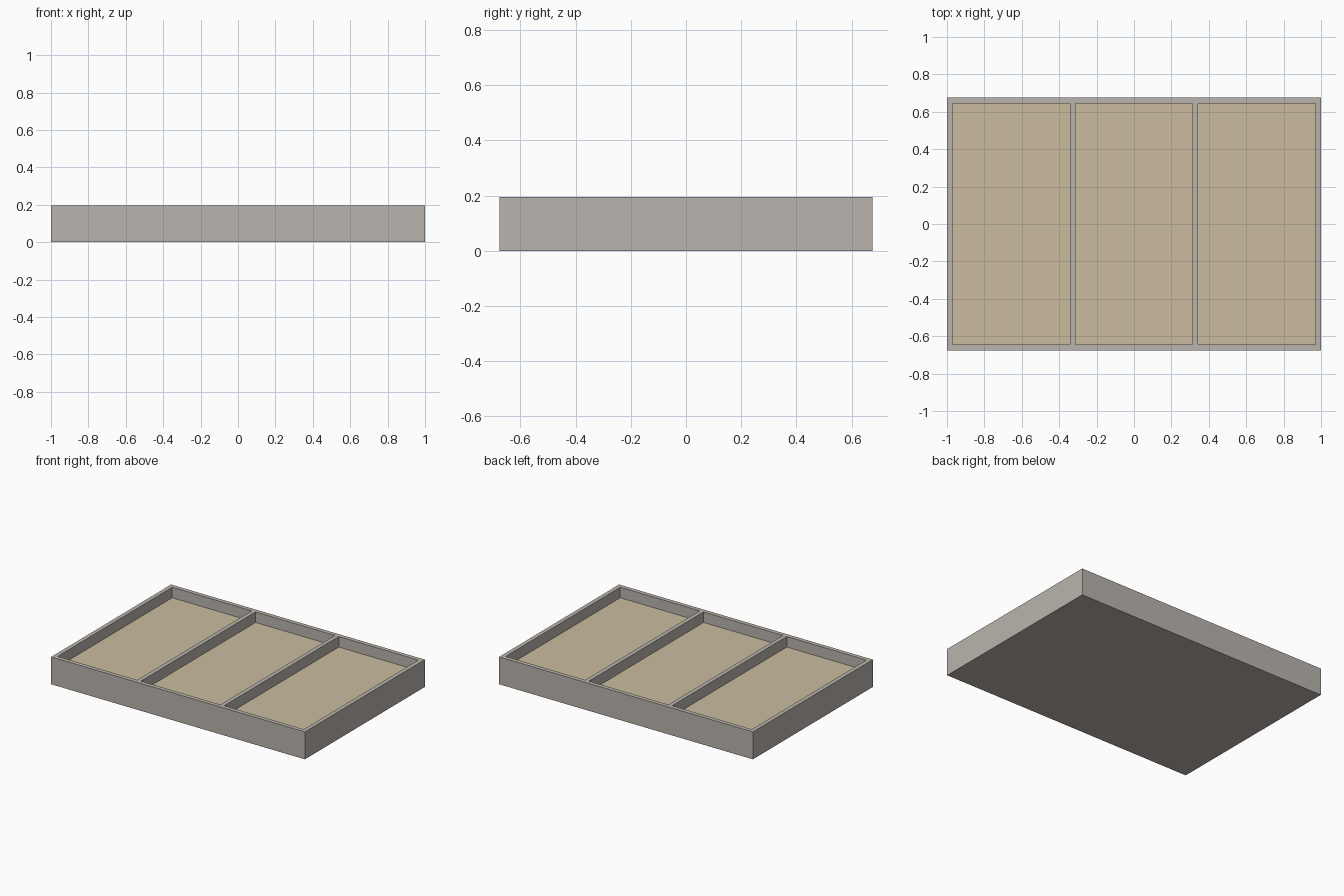
import bpy
import bmesh
from mathutils import Matrix, Vector

if "Cube" in bpy.data.objects:
    bpy.data.objects.remove(bpy.data.objects["Cube"], do_unlink=True)

LENGTH, WIDTH, HEIGHT = 2.0, 1.35, 0.195
WALL, DEPTH = 0.03, 0.075
DIVIDER_X = 0.328


def make_material(name, rgb):
    mat = bpy.data.materials.new(name)
    mat.use_nodes = True
    color = (*rgb, 1.0)
    mat.diffuse_color = color
    bsdf = next(n for n in mat.node_tree.nodes if n.type == 'BSDF_PRINCIPLED')
    bsdf.inputs["Base Color"].default_value = color
    return mat


# Solid block that becomes the tray
bm = bmesh.new()
bmesh.ops.create_cube(bm, size=1, matrix=Matrix.Translation((0, 0, HEIGHT / 2))
                      @ Matrix.Diagonal((LENGTH, WIDTH, HEIGHT, 1)))


def slice_block(axis, position):
    normal = Vector((0, 0, 0))
    normal[axis] = 1
    bmesh.ops.bisect_plane(bm, geom=bm.verts[:] + bm.edges[:] + bm.faces[:],
                           plane_co=normal * position, plane_no=normal)


# Cut lines for the outer walls and the two dividers
for side in (-1, 1):
    slice_block(1, side * (WIDTH / 2 - WALL))
    for x in (LENGTH / 2 - WALL, DIVIDER_X + WALL / 2, DIVIDER_X - WALL / 2):
        slice_block(0, side * x)


def is_compartment(face):
    c = face.calc_center_median()
    return (face.normal.z > 0.9 and abs(c.y) < WIDTH / 2 - WALL
            and abs(c.x) < LENGTH / 2 - WALL
            and abs(abs(c.x) - DIVIDER_X) > WALL / 2)


# Sink each compartment and colour its floor
bm.normal_update()
for floor in [f for f in bm.faces if is_compartment(f)]:
    result = bmesh.ops.extrude_discrete_faces(bm, faces=[floor])["faces"][0]
    rim = list(result.verts)
    # Discrete extrusion leaves the old rim in place; only the floor drops
    bmesh.ops.translate(bm, verts=rim, vec=(0, 0, -DEPTH))
    result.material_index = 1

# Remove leftover cut lines on the flat outer faces
bmesh.ops.dissolve_limit(bm, angle_limit=0.01, verts=bm.verts[:],
                         edges=bm.edges[:], delimit={'MATERIAL'})
bmesh.ops.recalc_face_normals(bm, faces=bm.faces[:])

mesh = bpy.data.meshes.new("divided_tray")
bm.to_mesh(mesh)
bm.free()
mesh.materials.append(make_material("warm_grey", (0.49, 0.456, 0.418)))
mesh.materials.append(make_material("sand_floor", (0.597, 0.503, 0.342)))
tray = bpy.data.objects.new("divided_tray", mesh)
bpy.context.collection.objects.link(tray)
